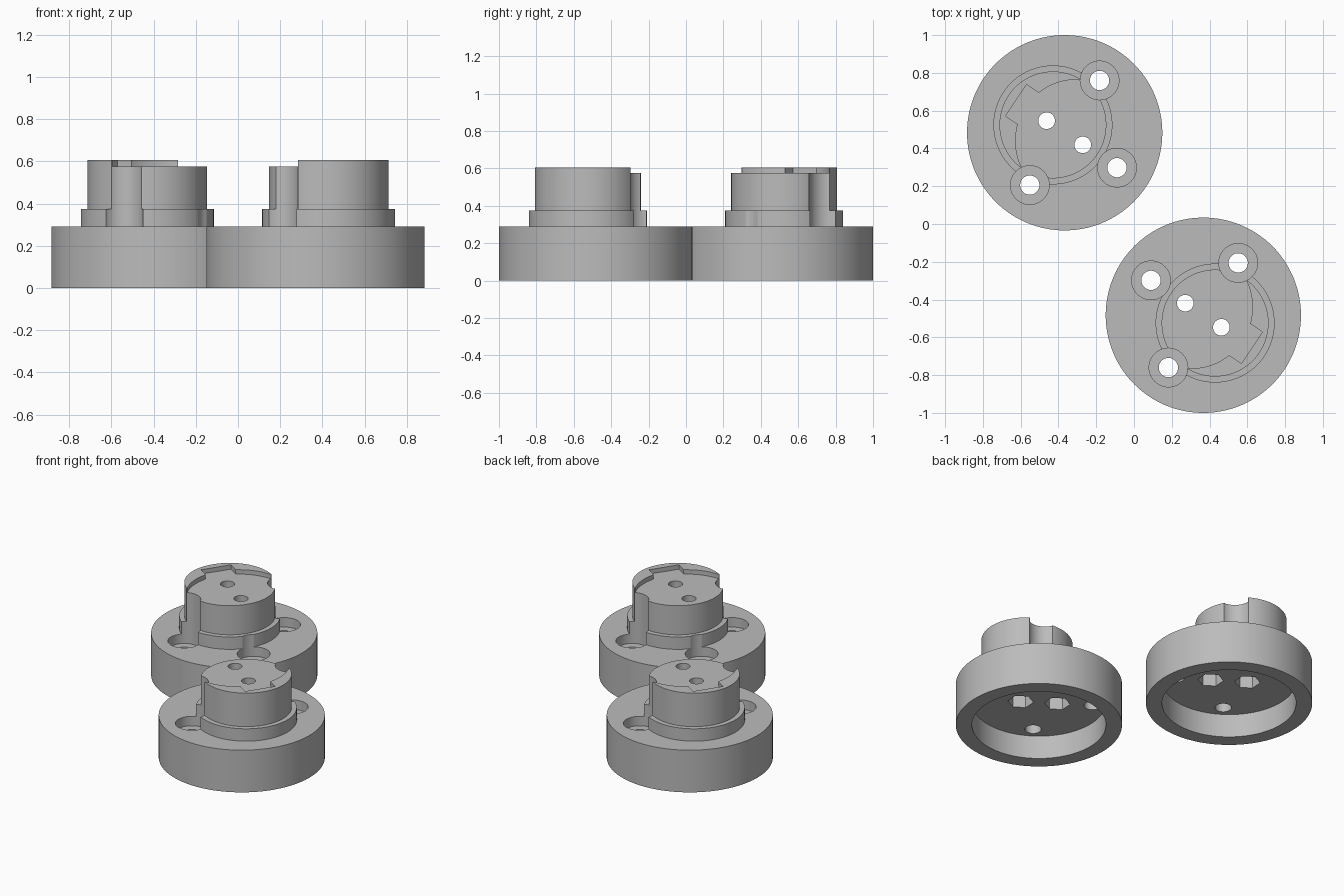
import bpy, bmesh, math
from mathutils import Matrix

if "Cube" in bpy.data.objects:
    bpy.data.objects.remove(bpy.data.objects["Cube"])

grey = bpy.data.materials.new("plain grey")
grey.diffuse_color = (0.5, 0.5, 0.5, 1)
grey.use_nodes = True
grey.node_tree.nodes["Principled BSDF"].inputs["Base Color"].default_value = grey.diffuse_color


def finish(name, bm):
    me = bpy.data.meshes.new(name)
    bm.to_mesh(me)
    bm.free()
    me.materials.append(grey)
    ob = bpy.data.objects.new(name, me)
    bpy.context.collection.objects.link(ob)
    return ob


def cyl(name, r, z0, z1, x=0, y=0, n=96):
    bm = bmesh.new()
    bmesh.ops.create_cone(bm, cap_ends=True, segments=n, radius1=r, radius2=r, depth=z1 - z0,
                          matrix=Matrix.Translation((x, y, (z0 + z1) / 2)))
    if n == 6:  # hexagon corners point along the part's axis
        bmesh.ops.rotate(bm, cent=(x, y, 0), verts=bm.verts,
                         matrix=Matrix.Rotation(math.radians(30), 3, 'Z')
                         if abs(bm.verts[:][0].co.x - x) < 1e-4 else Matrix.Identity(3))
    return finish(name, bm)


def box(name, x0, x1, y0, y1, z0, z1):
    bm = bmesh.new()
    m = Matrix.Translation(((x0 + x1) / 2, (y0 + y1) / 2, (z0 + z1) / 2))
    m = m @ Matrix.Diagonal((x1 - x0, y1 - y0, z1 - z0, 1))
    bmesh.ops.create_cube(bm, size=1, matrix=m)
    return finish(name, bm)


def combine(ob, tool, op):
    mod = ob.modifiers.new(op, 'BOOLEAN')
    mod.operation, mod.solver, mod.object = op, 'EXACT', tool
    dg = bpy.context.evaluated_depsgraph_get()
    me = bpy.data.meshes.new_from_object(ob.evaluated_get(dg))
    ob.modifiers.clear()
    ob.data = me
    bpy.data.objects.remove(tool)


# flange with off-centre stepped boss (x is the part's axis of symmetry)
part = cyl("left_mount", 0.517, 0, 0.29, n=128)
boss = cyl("boss", 0.283, 0.22, 0.605, 0.075)
combine(boss, cyl("boss_step", 0.315, 0.2, 0.375, 0.075), 'UNION')
combine(part, boss, 'UNION')

# cavity in the underside
combine(part, cyl("cavity", 0.417, -0.1, 0.16), 'DIFFERENCE')

# shallow recess on top of the boss, with square key slot
combine(part, cyl("top_recess", 0.325, 0.575, 0.7, -0.078), 'DIFFERENCE')
combine(part, box("key_slot", 0, 0.31, -0.1, 0.1, 0.575, 0.72), 'DIFFERENCE')

# three counterbored screw holes
for x, y in ((0, 0.333), (0, -0.333), (-0.333, 0)):
    combine(part, cyl("counterbore", 0.1025, 0.225, 0.8, x, y, 64), 'DIFFERENCE')
    combine(part, cyl("screw_hole", 0.051, 0.05, 0.5, x, y, 48), 'DIFFERENCE')

# two bolt holes with hexagonal nut pockets below
for x in (-0.115, 0.115):
    combine(part, cyl("bolt_hole", 0.044, 0.05, 0.8, x, 0, 48), 'DIFFERENCE')
    combine(part, cyl("nut_pocket", 0.08, 0.05, 0.4, x, 0, 6), 'DIFFERENCE')

# second mount is the same part turned half round
twin = bpy.data.objects.new("right_mount", part.data.copy())
bpy.context.collection.objects.link(twin)
for ob, s, turn in ((part, 1, 146.3), (twin, -1, -33.7)):
    ob.location = (-0.367 * s, 0.483 * s, 0)
    ob.rotation_euler.z = math.radians(turn)
    ob.select_set(True)
bpy.context.view_layer.objects.active = part
bpy.ops.object.shade_smooth_by_angle(angle=math.radians(30))
